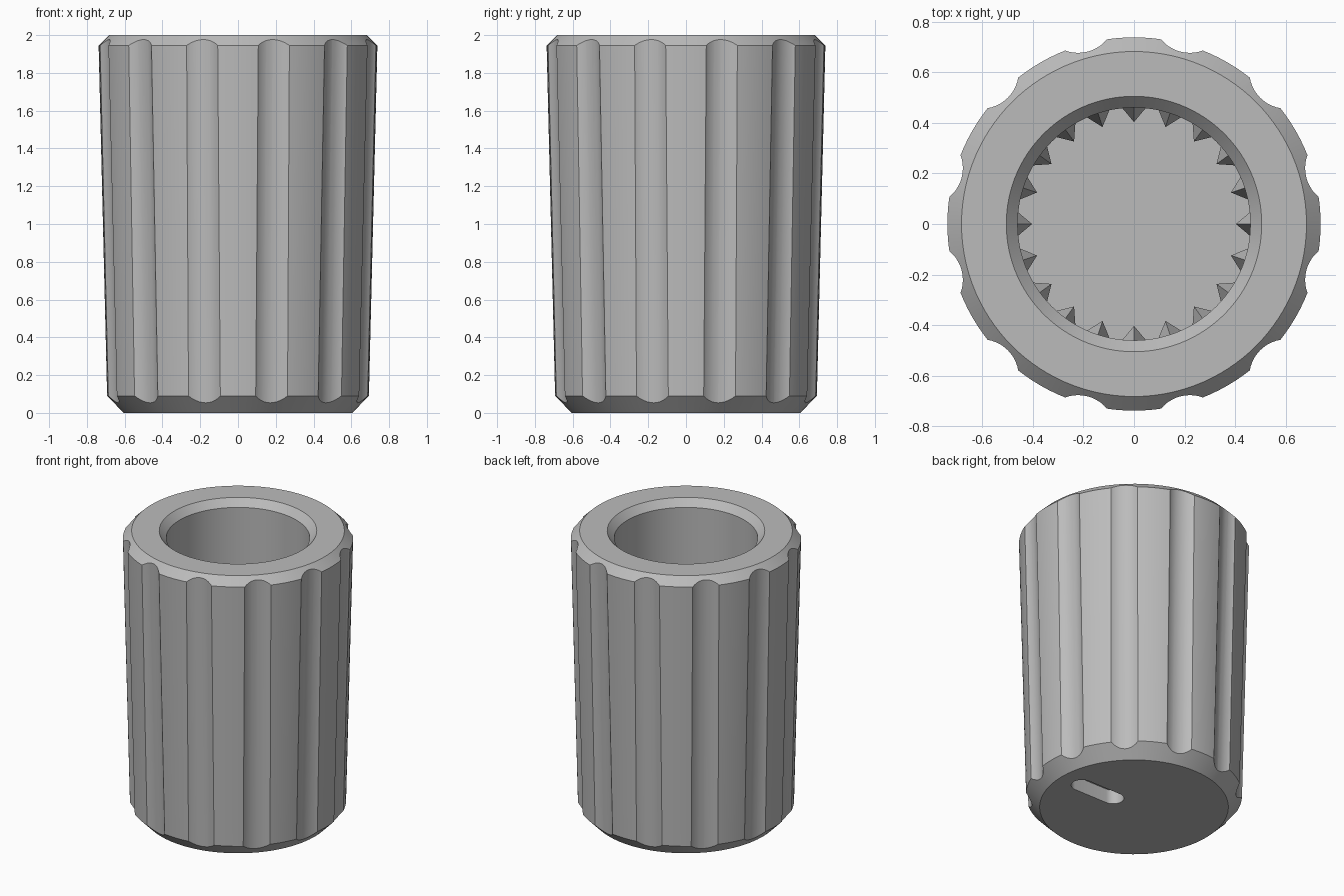
import bpy, bmesh, math
from mathutils import Matrix, Vector

if "Cube" in bpy.data.objects:
    bpy.data.objects.remove(bpy.data.objects["Cube"], do_unlink=True)

FLOOR = 0.2        # bottom of the bore
FLUTES, TEETH = 12, 20

grey = bpy.data.materials.new("plain grey")
grey.use_nodes = True
grey.diffuse_color = (0.5, 0.5, 0.5, 1)
grey.node_tree.nodes["Principled BSDF"].inputs["Base Color"].default_value = (0.5, 0.5, 0.5, 1)


def finish(bm, name):
    bmesh.ops.recalc_face_normals(bm, faces=bm.faces)
    mesh = bpy.data.meshes.new(name)
    bm.to_mesh(mesh)
    bm.free()
    mesh.materials.append(grey)
    obj = bpy.data.objects.new(name, mesh)
    bpy.context.collection.objects.link(obj)
    return obj


def loft(bm, lower, upper):
    """Closed solid between two matching outlines."""
    a = [bm.verts.new(p) for p in lower]
    b = [bm.verts.new(p) for p in upper]
    for i in range(len(a)):
        j = (i + 1) % len(a)
        bm.faces.new((a[i], a[j], b[j], b[i]))
    bm.faces.new(a[::-1])
    bm.faces.new(b)


def lathe(profile, name, segments=120):
    """Turned solid whose two profile ends are capped with flat discs."""
    bm = bmesh.new()
    rings = [[bm.verts.new((r * math.cos(t), r * math.sin(t), z))
              for t in (math.tau * i / segments for i in range(segments))]
             for r, z in profile]
    for a, b in zip(rings, rings[1:]):
        for i in range(segments):
            j = (i + 1) % segments
            bm.faces.new((a[i], a[j], b[j], b[i]))
    bm.faces.new(rings[0][::-1])
    bm.faces.new(rings[-1])
    return finish(bm, name)


def cut(obj, cutter):
    cutter.hide_render = True
    mod = obj.modifiers.new("cut", "BOOLEAN")
    mod.operation, mod.solver, mod.object = "DIFFERENCE", "EXACT", cutter
    bpy.ops.object.select_all(action="DESELECT")
    bpy.context.view_layer.objects.active = obj
    obj.select_set(True)
    bpy.ops.object.modifier_apply(modifier=mod.name)
    bpy.data.objects.remove(cutter, do_unlink=True)


# Tapered body with chamfered rims and a blind bore
body = lathe([(0.605, 0), (0.693, 0.09), (0.738, 1.945), (0.682, 2),
              (0.505, 2), (0.46, 1.95), (0.46, FLOOR)], "knob_body")

# Grip flutes, leaning with the taper
bm = bmesh.new()
for k in range(FLUTES):
    turn = Matrix.Rotation(math.tau * (k + 0.5) / FLUTES, 3, "Z")

    def circle(z):
        centre = 0.803 + 0.0253 * (z - 0.09)
        return [turn @ Vector((centre + 0.145 * math.cos(t), 0.145 * math.sin(t), z))
                for t in (math.tau * i / 48 for i in range(48))]
    loft(bm, circle(-0.1), circle(2.1))
cut(body, finish(bm, "flute_cutter"))

# Rounded slot in the underside
bm = bmesh.new()
outline = []
for end, start in ((0.435, -90), (0.175, 90)):
    for i in range(17):
        t = math.radians(start + 180 * i / 16)
        outline.append((end + 0.07 * math.cos(t), 0.07 * math.sin(t)))
loft(bm, [(x, y, -0.1) for x, y in outline], [(x, y, 0.1) for x, y in outline])
cut(body, finish(bm, "slot_cutter"))
bpy.ops.object.shade_smooth_by_angle(angle=math.radians(25))

# Spline teeth around the lower bore, with sloping tops
bm = bmesh.new()
for k in range(TEETH):
    turn = Matrix.Rotation(math.tau * k / TEETH, 3, "Z")

    def section(tip, half, z):
        return [turn @ Vector(p) for p in ((0.465, -half, z), (0.465, half, z), (tip, 0, z))]
    loft(bm, section(0.403, 0.052, FLOOR - 0.01), section(0.403, 0.052, 1.0))
    loft(bm, section(0.403, 0.052, 1.0), section(0.46, 0.005, 1.12))
finish(bm, "spline_teeth")
